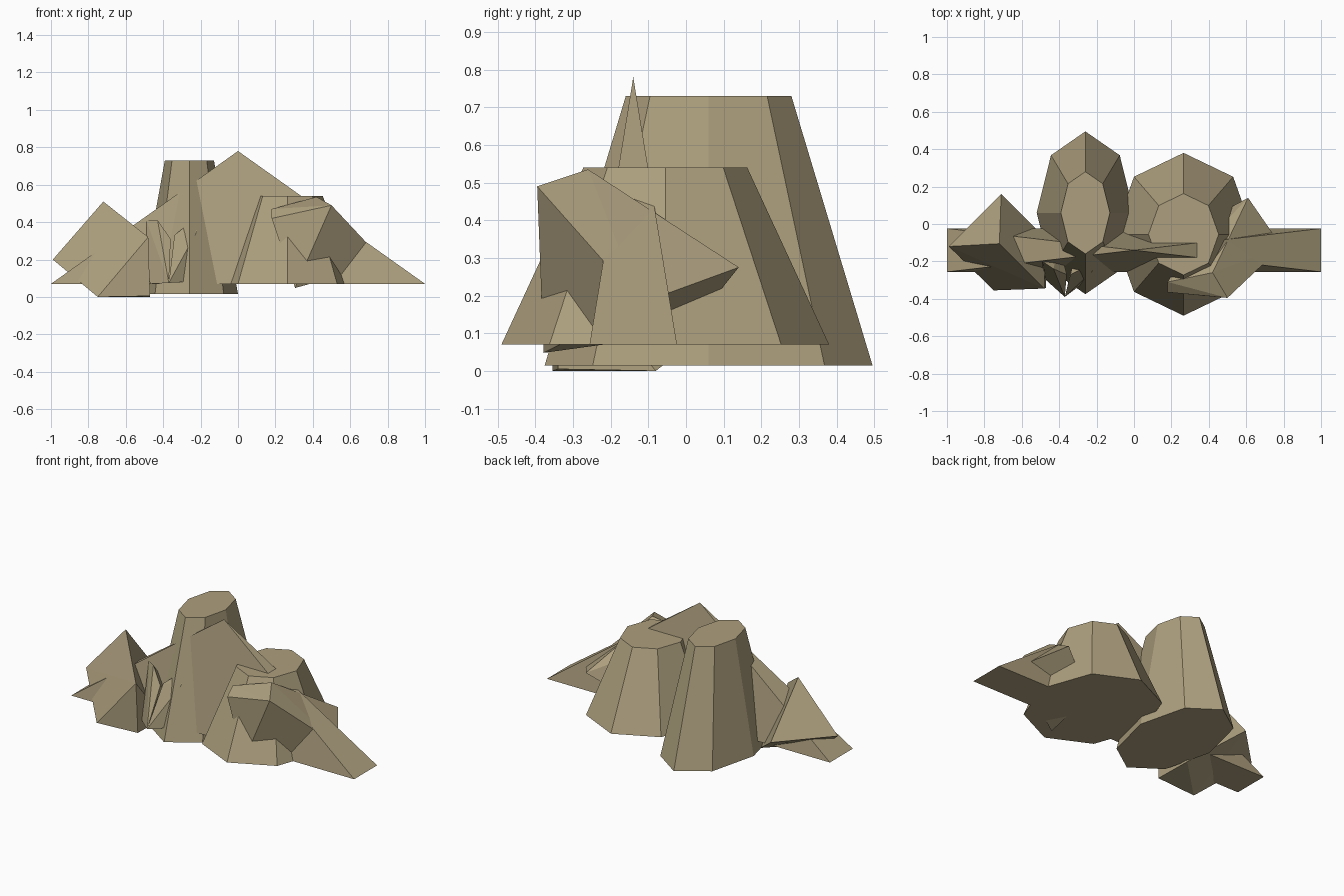
import bpy, bmesh
from mathutils import Matrix

if "Cube" in bpy.data.objects:
    bpy.data.objects.remove(bpy.data.objects["Cube"])


def finish(name, bm):
    bmesh.ops.recalc_face_normals(bm, faces=bm.faces)
    mesh = bpy.data.meshes.new(name)
    bm.to_mesh(mesh)
    bm.free()
    obj = bpy.data.objects.new(name, mesh)
    bpy.context.collection.objects.link(obj)
    return obj


def column(name, sides, centre, radii, z0, z1, top, turn=0.0):
    """Tapered cone with an elliptical footprint."""
    bm = bmesh.new()
    place = (Matrix.Translation((centre[0], centre[1], (z0 + z1) / 2))
             @ Matrix.Diagonal((radii[0], radii[1], z1 - z0, 1))
             @ Matrix.Rotation(turn, 4, 'Z'))
    bmesh.ops.create_cone(bm, cap_ends=True, segments=sides, radius1=1,
                          radius2=top, depth=1, matrix=place)
    return finish(name, bm)


def boulder(name, points):
    """Angular rock: convex hull of a few corner points."""
    bm = bmesh.new()
    for p in points:
        bm.verts.new(p)
    res = bmesh.ops.convex_hull(bm, input=bm.verts)
    junk = {v for v in res["geom_interior"] if isinstance(v, bmesh.types.BMVert)}
    bmesh.ops.delete(bm, geom=list(junk), context='VERTS')
    return finish(name, bm)


# Two eight-sided flat-topped stacks
column("tall_stack", 8, (-0.26, 0.06), (0.26, 0.435), 0.015, 0.73, 0.505)
column("low_stack", 8, (0.265, -0.055), (0.375, 0.435), 0.07, 0.54, 0.5)

# Wide thin four-sided ridge running the full length
h = 2 ** 0.5
column("long_ridge", 4, (0, -0.14), (h, 0.116 * h), 0.07, 0.78, 0.0, 0.785398)

# Large boulder at the left end
boulder("left_boulder", [
    (-0.99, -0.12, 0.20), (-0.72, -0.105, 0.51), (-0.48, -0.345, 0.32),
    (-0.75, -0.355, 0.0), (-0.47, -0.34, 0.005), (-0.47, -0.08, 0.0),
    (-0.71, 0.16, 0.19)])

# Large boulder leaning through the low stack
boulder("right_boulder", [
    (0.50, -0.395, 0.49), (0.79, -0.12, 0.18), (0.305, -0.378, 0.048),
    (0.42, -0.26, 0.535), (0.61, 0.14, 0.275), (0.18, -0.365, 0.42),
    (0.18, -0.31, 0.47), (0.22, -0.36, 0.30), (0.35, 0.0, 0.10)])

# Pair of small shards at the foot of the tall stack
boulder("shard_left", [
    (-0.49, -0.20, 0.41), (-0.43, -0.24, 0.41), (-0.36, -0.27, 0.31),
    (-0.37, -0.39, 0.075), (-0.47, -0.30, 0.07), (-0.50, -0.20, 0.25),
    (-0.40, -0.10, 0.20)])
boulder("shard_right", [
    (-0.24, -0.22, 0.41), (-0.34, -0.27, 0.33), (-0.37, -0.39, 0.075),
    (-0.29, -0.33, 0.08), (-0.22, -0.25, 0.35), (-0.30, -0.10, 0.20)])

# Sandstone colour
stone = bpy.data.materials.new("stone")
stone.diffuse_color = (0.42, 0.35, 0.21, 1)
stone.use_nodes = True
stone.node_tree.nodes["Principled BSDF"].inputs["Base Color"].default_value = stone.diffuse_color
for obj in bpy.data.objects:
    obj.data.materials.append(stone)
